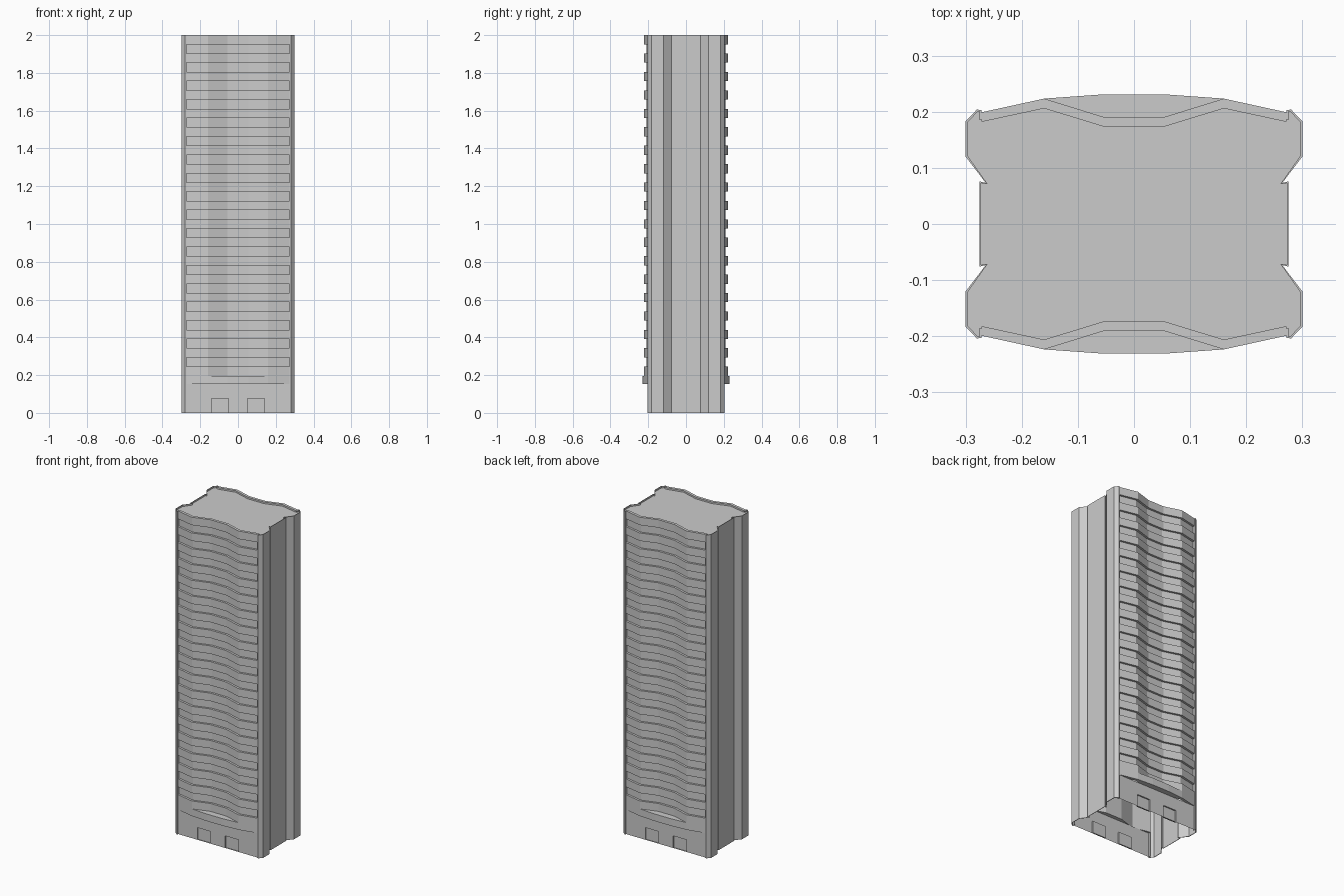
import bpy
import bmesh

cube = bpy.data.objects.get("Cube")
if cube:
    bpy.data.objects.remove(cube, do_unlink=True)

grey = bpy.data.materials.new("concrete_grey")
grey.use_nodes = True
grey.diffuse_color = (0.6, 0.6, 0.6, 1)
grey.node_tree.nodes["Principled BSDF"].inputs["Base Color"].default_value = (0.6, 0.6, 0.6, 1)

HEIGHT = 2.0
CANOPY_LOW, CANOPY_TOP = 0.152, 0.196
FLOORS = 19
PITCH = (HEIGHT - CANOPY_TOP) / (FLOORS - 0.5)


def finish(name, bm, mirror="", thickness=0):
    mesh = bpy.data.meshes.new(name)
    bm.to_mesh(mesh)
    bm.free()
    mesh.materials.append(grey)
    obj = bpy.data.objects.new(name, mesh)
    bpy.context.collection.objects.link(obj)
    if thickness:
        mod = obj.modifiers.new("thickness", "SOLIDIFY")
        mod.thickness = thickness
        mod.offset = -1
    if mirror:
        mod = obj.modifiers.new("mirror", "MIRROR")
        mod.use_axis = ("X" in mirror, "Y" in mirror, False)
        mod.use_mirror_merge = False
    return obj


def wall(name, path, low, high, mirror):
    """Thin upright wall along an open path."""
    bm = bmesh.new()
    rows = [[bm.verts.new((x, y, z)) for x, y in path] for z in (low, high)]
    for i in range(len(path) - 1):
        bm.faces.new((rows[0][i], rows[0][i + 1], rows[1][i + 1], rows[1][i]))
    return finish(name, bm, mirror, 0.004)


def band(name, outer, inner, low, high, mirror):
    """Solid strip between two paths of equal length."""
    bm = bmesh.new()
    quads = []
    for path, z in ((outer, low), (outer, high), (inner, high), (inner, low)):
        quads.append([bm.verts.new((x, y, z)) for x, y in path])
    for i in range(len(outer) - 1):
        for k in range(4):
            a, b = quads[k], quads[(k + 1) % 4]
            bm.faces.new((a[i], a[i + 1], b[i + 1], b[i]))
    for i in (0, -1):
        bm.faces.new([row[i] for row in quads])
    bmesh.ops.recalc_face_normals(bm, faces=bm.faces)
    return finish(name, bm, mirror)


def symmetric(half):
    """Front path, left to right, from its right-hand half."""
    return [(-x, y) for x, y in reversed(half)] + half


# Plan outlines of the front half
facade = symmetric([(0.055, -0.178), (0.16, -0.21), (0.272, -0.186)])
slab_edge = symmetric([(0.055, -0.191), (0.16, -0.2235), (0.272, -0.199)])
canopy_edge = symmetric([(0.055, -0.231), (0.16, -0.2235), (0.272, -0.199)])
corner = [(0.272, -0.186), (0.272, -0.203), (0.28, -0.204), (0.30, -0.183),
          (0.30, -0.12), (0.264, -0.073), (0.2755, -0.076)]
side = corner + [(x, -y) for x, y in reversed(corner)]

# Side walls with corner pillars, and the folded facades
wall("side_wall", side, 0, HEIGHT, "X")
wall("facade", facade, CANOPY_LOW, HEIGHT, "Y")

# Floor bands repeated down the facades
bands = band("floor_band", slab_edge, facade, HEIGHT - PITCH / 2, HEIGHT, "")
array = bands.modifiers.new("floors", "ARRAY")
array.count = FLOORS
array.use_relative_offset = False
array.use_constant_offset = True
array.constant_offset_displace = (0, 0, -PITCH)
mod = bands.modifiers.new("mirror", "MIRROR")
mod.use_axis = (False, True, False)
mod.use_mirror_merge = False

# Bowed entrance canopies
band("canopy", canopy_edge, facade, CANOPY_LOW, CANOPY_TOP, "Y")

# Ground floor walls with two shallow doorways
bm = bmesh.new()
xs = (-0.272, -0.14, -0.05, 0.05, 0.14, 0.272)
grid = [[bm.verts.new((x, -0.197, z)) for x in xs] for z in (0, 0.075, CANOPY_LOW)]
doors = []
for r in range(2):
    for c in range(len(xs) - 1):
        face = bm.faces.new((grid[r][c], grid[r][c + 1], grid[r + 1][c + 1], grid[r + 1][c]))
        if r == 0 and c in (1, 3):
            doors.append(face)
for door in doors:
    new = bmesh.ops.extrude_face_region(bm, geom=[door])["geom"]
    verts = [g for g in new if isinstance(g, bmesh.types.BMVert)]
    bmesh.ops.translate(bm, verts=verts, vec=(0, 0.008, 0))
    if door.is_valid:
        bm.faces.remove(door)
finish("ground_floor_wall", bm, "Y")

# Flat roof just below the rim
bm = bmesh.new()
half = facade[:-1] + side
outline = half[:-1] + [(-x, -y) for x, y in half[:-1]]
bm.faces.new([bm.verts.new((x, y, HEIGHT - 0.01)) for x, y in outline])
finish("roof", bm)
